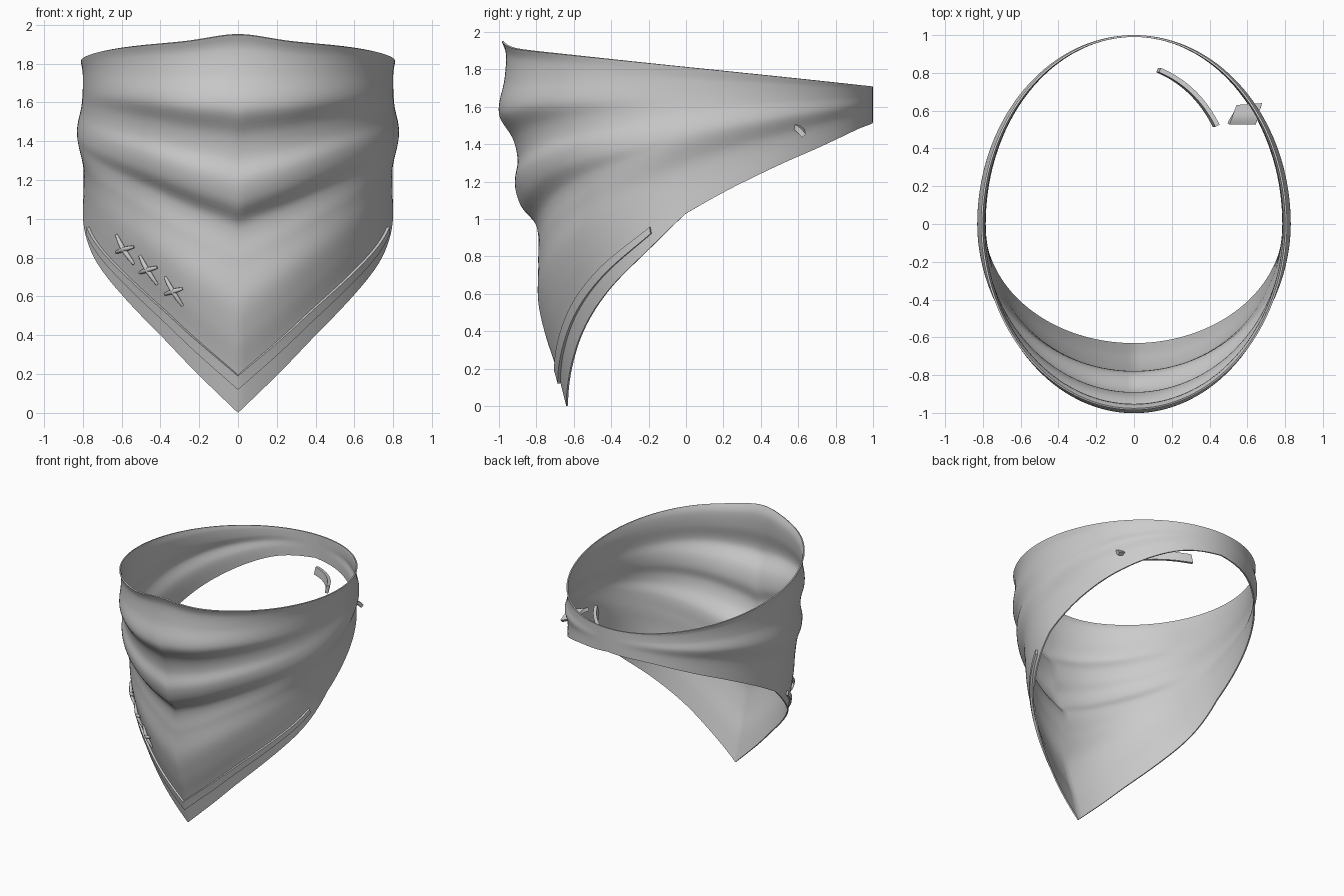
import bpy, math
from mathutils import Vector

if "Cube" in bpy.data.objects:
    bpy.data.objects.remove(bpy.data.objects["Cube"])

# Profiles: lower hem height by angle, front depth and side width by cloth height
HEM = [(0, 0), (15, .2), (30, .4), (48.6, .61), (70, .82), (90, 1.03),
       (107, 1.19), (127, 1.335), (155, 1.475), (180, 1.52)]
FRONT = [(0, .64), (.1, .69), (.195, .75), (.29, .79), (.4, .79), (.5, .80), (.55, .88),
         (.61, .915), (.675, .90), (.735, .925), (.8, 1.0), (.9, .97), (.97, .963), (1, .985)]
SIDE = [(0, .80), (.22, .795), (.34, .80), (.53, .83), (.72, .805), (.91, .80), (1, .81)]


def interp(tab, t):
    """Smooth Hermite interpolation through a table."""
    n = len(tab)
    i = 0
    while i < n - 2 and t > tab[i + 1][0]:
        i += 1

    def slope(k):
        a, b = tab[max(k - 1, 0)], tab[min(k + 1, n - 1)]
        return (b[1] - a[1]) / (b[0] - a[0])
    (x0, y0), (x1, y1) = tab[i], tab[i + 1]
    h = x1 - x0
    s = (t - x0) / h
    return ((2*s**3 - 3*s*s + 1) * y0 + (s**3 - 2*s*s + s) * h * slope(i)
            + (3*s*s - 2*s**3) * y1 + (s**3 - s*s) * h * slope(i + 1))


def cloth(deg, v, off=0.0):
    """Point on the bandana; deg is measured from the front, v from hem to rim."""
    t = math.radians(deg)
    a = interp(SIDE, v)
    b = interp(FRONT, v) if abs(deg) < 90 else 1.0
    x, y = a * math.sin(t), -b * math.cos(t)
    lo = interp(HEM, abs(deg))
    hi = 1.812 - .103 * y
    if y < 0:
        hi += .035 * math.exp(-(x / .2) ** 2)
    n = Vector((math.sin(t) / a, -math.cos(t) / b, 0)).normalized()
    return Vector((x, y, lo + (hi - lo) * v)) + n * off


def on_cloth(x, z, off):
    """Find the cloth point seen from the front at x, z."""
    v = .3
    for _ in range(30):
        deg = math.degrees(math.asin(x / interp(SIDE, v)))
        lo, hi = cloth(deg, 0).z, cloth(deg, 1).z
        v = .5 * v + .5 * min(1, max(0, (z - lo) / (hi - lo)))
    return cloth(deg, v, off)


def sheet(name, fn, nu, nv, thick, closed=False, offset=-1):
    cols = nu if closed else nu + 1
    verts = [fn(i / nu, j / nv) for i in range(cols) for j in range(nv + 1)]
    faces = []
    for i in range(nu):
        k = (i + 1) % cols
        for j in range(nv):
            faces.append((i*(nv+1)+j, k*(nv+1)+j, k*(nv+1)+j+1, i*(nv+1)+j+1))
    me = bpy.data.meshes.new(name)
    me.from_pydata(verts, [], faces)
    ob = bpy.data.objects.new(name, me)
    bpy.context.collection.objects.link(ob)
    m = ob.modifiers.new("thickness", 'SOLIDIFY')
    m.thickness, m.offset = thick, offset
    bpy.ops.object.select_all(action='DESELECT')
    ob.select_set(True)
    bpy.context.view_layer.objects.active = ob
    bpy.ops.object.modifier_apply(modifier=m.name)
    bpy.ops.object.shade_smooth_by_angle(angle=math.radians(40))
    return ob


# Main folded cloth
sheet("bandana_cloth", lambda u, v: cloth(-180 + 360 * u, v), 144, 80, .01, closed=True)

# Raised hem band above the lower edge
sheet("hem_band", lambda u, v: cloth(-74 + 148 * u, .062 + .037 * v, .016), 96, 2, .018)


# Cross stitches on one side of the front
def stitch(name, p, q, r):
    cu = bpy.data.curves.new(name, 'CURVE')
    cu.dimensions = '3D'
    cu.bevel_depth, cu.bevel_resolution, cu.use_fill_caps = r, 2, True
    sp = cu.splines.new('POLY')
    n = 9
    sp.points.add(n - 1)
    for i in range(n):
        s = i / (n - 1)
        arch = math.sin(math.pi * s)
        c = on_cloth(p[0] + (q[0]-p[0])*s, p[1] + (q[1]-p[1])*s, .002 + .012 * arch)
        sp.points[i].co = (*c, 1)
        sp.points[i].radius = .55 + .45 * arch
    ob = bpy.data.objects.new(name, cu)
    bpy.context.collection.objects.link(ob)


for i, (cx, cz) in enumerate([(-.58, .845), (-.46, .74), (-.33, .63)]):
    stitch(f"stitch_long_{i+1}", (cx - .045, cz + .075), (cx + .045, cz - .075), .013)
    stitch(f"stitch_short_{i+1}", (cx - .045, cz - .015), (cx + .045, cz + .015), .013)


# Loose knot tails at the back
def long_tail(u, v):
    a, c, b = Vector((.13, .815, 1.52)), Vector((.33, .73, 1.53)), Vector((.435, .52, 1.56))
    p = a * (1-u)**2 + c * 2*u*(1-u) + b * u*u
    return p + Vector((.015 * (v - .5), 0, (v - .5) * .065))


def short_tail(u, v):
    a, b = Vector((.50, .53, 1.55)), Vector((.64, .53, 1.50))
    c, d = Vector((.54, .62, 1.50)), Vector((.675, .63, 1.445))
    p = a.lerp(b, u).lerp(c.lerp(d, u), v)
    return p + Vector((0, 0, .02 * math.sin(math.pi * v)))


sheet("knot_tail_long", long_tail, 16, 4, .025, offset=0)
sheet("knot_tail_short", short_tail, 8, 8, .028, offset=0)
